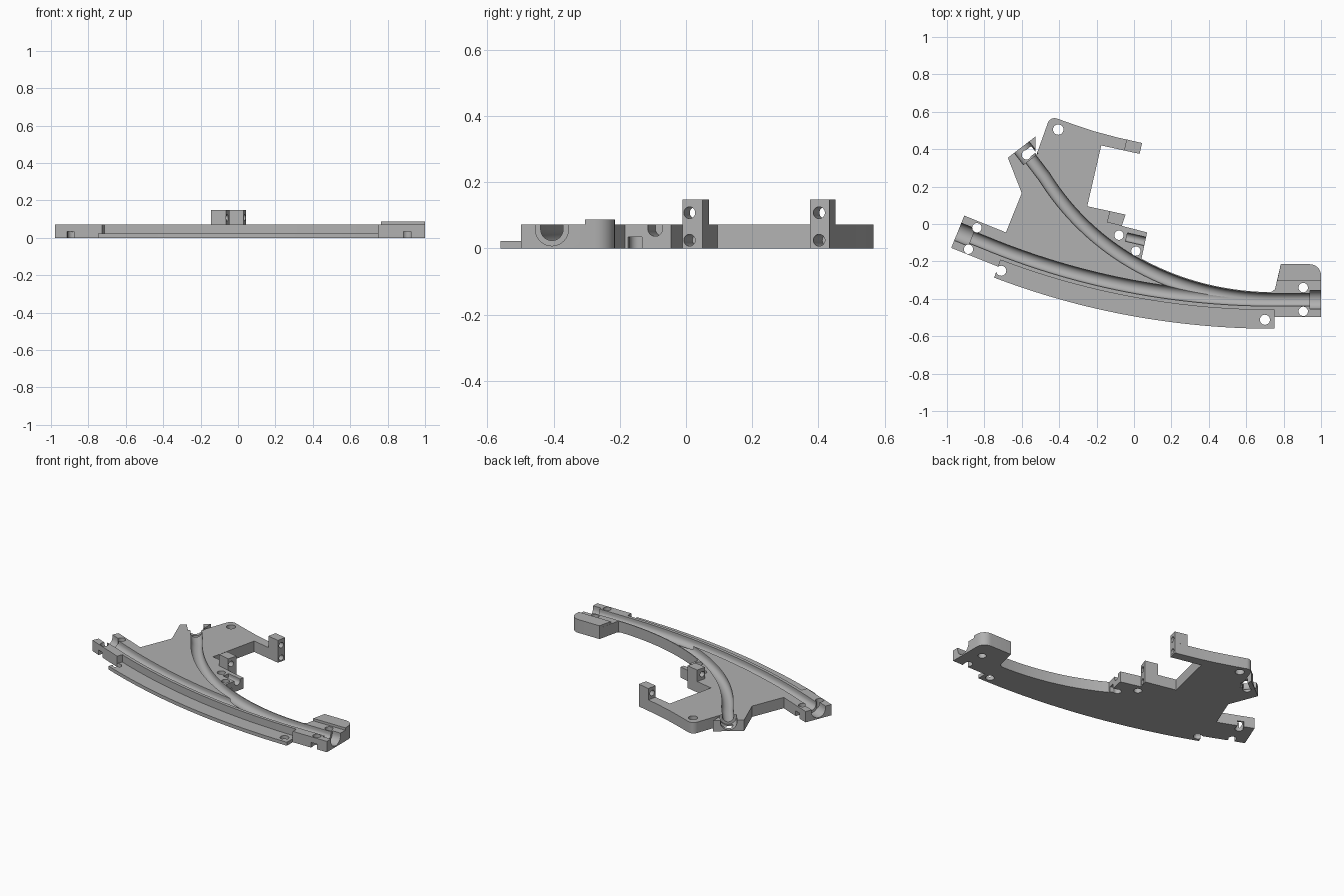
import bpy, bmesh
from math import sin, cos, pi, radians, hypot
from mathutils import Vector

if "Cube" in bpy.data.objects:
    bpy.data.objects.remove(bpy.data.objects["Cube"])

grey = bpy.data.materials.new("plain_grey")
grey.use_nodes = True
grey.diffuse_color = (0.44, 0.44, 0.44, 1)
grey.node_tree.nodes["Principled BSDF"].inputs["Base Color"].default_value = (0.44, 0.44, 0.44, 1)

DECK, LEDGE, START_Y = 0.072, 0.023, -0.405
# Each track: x where its bend starts, bend radius, bend angle, straight tail
MAIN = (0.75, 4.17, radians(22), 0.16)
BRANCH = (0.76, 1.68, radians(52.5), 0.2)


def length(track):
    xs, r, bend, tail = track
    return 1 - xs + r * bend + tail


def along(track, s, d=0):
    """Point at distance s from the right end, shifted d towards the front, and its heading."""
    xs, r, bend, tail = track
    arc = min(max(s - (1 - xs), 0), r * bend)
    a = arc / r
    rest = s if s < 1 - xs else s - arc
    x = 1 - r * sin(a) - rest * cos(a)
    y = START_Y + r * (1 - cos(a))
    if s > 1 - xs:
        y += (rest - (1 - xs)) * sin(a)
    return x - d * sin(a), y - d * cos(a), a


def run(track, s0, s1, d=0, n=40):
    return [along(track, s0 + (s1 - s0) * i / n, d) for i in range(n + 1)]


def flat(frames):
    return [f[:2] for f in frames]


def fan(x, y, r, a0, a1, n=8):
    angles = [radians(a0 + (a1 - a0) * i / n) for i in range(n + 1)]
    return [(x + r * cos(a), y + r * sin(a)) for a in angles]


def finish(name, bm):
    bmesh.ops.recalc_face_normals(bm, faces=bm.faces)
    mesh = bpy.data.meshes.new(name)
    bm.to_mesh(mesh)
    bm.free()
    mesh.materials.append(grey)
    ob = bpy.data.objects.new(name, mesh)
    bpy.context.collection.objects.link(ob)
    return ob


def prism(name, outline, z0, z1):
    bm = bmesh.new()
    face = bm.faces.new([bm.verts.new((x, y, z0)) for x, y in outline])
    top = bmesh.ops.extrude_face_region(bm, geom=[face])["geom"]
    for v in top:
        if isinstance(v, bmesh.types.BMVert):
            v.co.z = z1
    return finish(name, bm)


def groove(frames, r, z):
    """U-shaped channel cutter, open at the top."""
    profile = [(r, 0.12)] + [(r * cos(a), z - r * sin(a))
                             for a in [pi * i / 16 for i in range(17)]] + [(-r, 0.12)]
    bm = bmesh.new()
    rings = [[bm.verts.new((x - u * sin(a), y - u * cos(a), w)) for u, w in profile]
             for x, y, a in frames]
    n = len(profile)
    for p, q in zip(rings, rings[1:]):
        for i in range(n):
            bm.faces.new((p[i], p[(i + 1) % n], q[(i + 1) % n], q[i]))
    bm.faces.new(rings[0])
    bm.faces.new(rings[-1])
    return finish("cutter", bm)


def rod(p, q, r):
    p, q = Vector(p), Vector(q)
    bm = bmesh.new()
    bmesh.ops.create_cone(bm, cap_ends=True, segments=24, radius1=r, radius2=r,
                          depth=(q - p).length)
    bm.transform((q - p).to_track_quat('Z', 'Y').to_matrix().to_4x4())
    bmesh.ops.translate(bm, verts=bm.verts, vec=(p + q) / 2)
    return finish("cutter", bm)


def pin(x, y, r=0.025):
    return rod((x, y, -0.05), (x, y, 0.2), r)


def slot(p, q, w=0.021):
    """Notch under the base, running from a pin hole p outwards to q."""
    dx, dy = q[0] - p[0], q[1] - p[1]
    k = w / hypot(dx, dy)
    nx, ny = -dy * k, dx * k
    return prism("cutter", [(p[0] + nx, p[1] + ny), (p[0] - nx, p[1] - ny),
                            (q[0] - nx, q[1] - ny), (q[0] + nx, q[1] + ny)], -0.03, 0.034)


def cut(ob, cutters):
    bpy.context.view_layer.objects.active = ob
    for c in cutters:
        c.hide_render = True
        mod = ob.modifiers.new("cut", 'BOOLEAN')
        mod.operation, mod.solver, mod.object = 'DIFFERENCE', 'EXACT', c
        bpy.ops.object.modifier_apply(modifier=mod.name)
        bpy.data.objects.remove(c)


# Deck outline, walked clockwise from the front right corner
L1, L2 = length(MAIN), length(BRANCH)
step = L1 - 0.27
half = 0.093
pad_edge = [(0.785, -0.215)] + fan(0.94, -0.275, 0.06, 90, 0)
outline = [(1, -0.498), (0.75, -0.498)]
outline += flat(run(MAIN, 0.25, step, 0.055))
outline += flat([along(MAIN, step, half), along(MAIN, L1, half), along(MAIN, L1, -half)])
outline += [(-0.685, -0.045), (-0.6, 0.165)]
outline += flat([along(BRANCH, L2, half), along(BRANCH, L2, -half)])
outline += [(-0.525, 0.36)] + fan(-0.425, 0.528, 0.038, 160, 70)
outline += [(-0.31, 0.528), (-0.21, 0.495), (-0.09, 0.463), (0.043, 0.433),
            (0.03, 0.375), (-0.175, 0.42), (-0.25, 0.095), (-0.045, 0.05),
            (-0.065, -0.01), (0.07, -0.045), (0.04, -0.185)]
outline += flat(run(BRANCH, 0.24 + 1.68 * 0.45, 0.25, -0.04))
outline += [(0.75, -0.365)] + pad_edge
deck = prism("track_deck", outline, 0, DECK)

# Running grooves and the wider sockets at their ends
cutters = [groove(run(MAIN, -0.02, L1 + 0.02, 0, 64), 0.034, 0.058),
           groove(run(BRANCH, 0.245, L2 + 0.02, 0, 64), 0.034, 0.058),
           groove(run(MAIN, -0.02, 0.06, 0, 1), 0.05, 0.058),
           groove(run(MAIN, L1 - 0.08, L1 + 0.02, 0, 1), 0.05, 0.058),
           groove(run(BRANCH, L2 - 0.08, L2 + 0.02, 0, 1), 0.05, 0.058),
           groove([(0.09, -0.1, radians(13)), (-0.04, -0.07, radians(13))], 0.023, 0.06)]

# Pin holes and the notches beneath them
for x, y in [(0.905, -0.34), (0.905, -0.467), (-0.84, -0.02), (-0.885, -0.135),
             (-0.575, 0.37), (-0.675, 0.29), (-0.08, -0.06), (0.01, -0.145)]:
    cutters.append(pin(x, y))
cutters.append(pin(-0.405, 0.505, 0.028))
for p, q in [((0.905, -0.467), (0.905, -0.54)), ((-0.885, -0.135), (-0.915, -0.21)),
             ((-0.84, -0.02), (-0.81, 0.055)), ((-0.675, 0.29), (-0.745, 0.235)),
             ((-0.575, 0.37), (-0.505, 0.425)), ((0.01, -0.145), (0.09, -0.165))]:
    cutters.append(slot(p, q))

# Upright posts with cross holes, the lower hole running into the deck
posts = {"back_post": ([(-0.04, 0.452), (0.043, 0.433), (0.03, 0.375), (-0.053, 0.393)],
                       (0.036, 0.402)),
         "middle_post": ([(-0.13, 0.069), (-0.045, 0.05), (-0.065, -0.01), (-0.145, 0.009)],
                         (-0.055, 0.01))}
parts = [deck]
for name, (shape, (x, y)) in posts.items():
    post = prism(name, shape, DECK, 0.148)
    bores = [rod((x - 0.12, y + 0.027, z), (x + 0.04, y - 0.009, z), 0.018)
             for z in (0.025, 0.108)]
    cutters.append(bores[0])
    cut(post, bores[1:])
    parts.append(post)
cut(deck, cutters)

# Low ledge along the front
ledge = prism("front_ledge", flat(run(MAIN, 0.25, step, 0.055) + run(MAIN, step, 0.25, 0.155)),
              0, LEDGE)
cut(ledge, [pin(0.70, -0.512, 0.027), pin(-0.71, -0.25, 0.027)])

# Raised pad at the right end
pad = prism("raised_pad", [(1, -0.305), (0.765, -0.305)] + pad_edge, DECK, 0.088)
parts += [ledge, pad]

bpy.ops.object.select_all(action='DESELECT')
for ob in parts:
    ob.select_set(True)
bpy.context.view_layer.objects.active = deck
bpy.ops.object.shade_smooth_by_angle(angle=radians(30))
